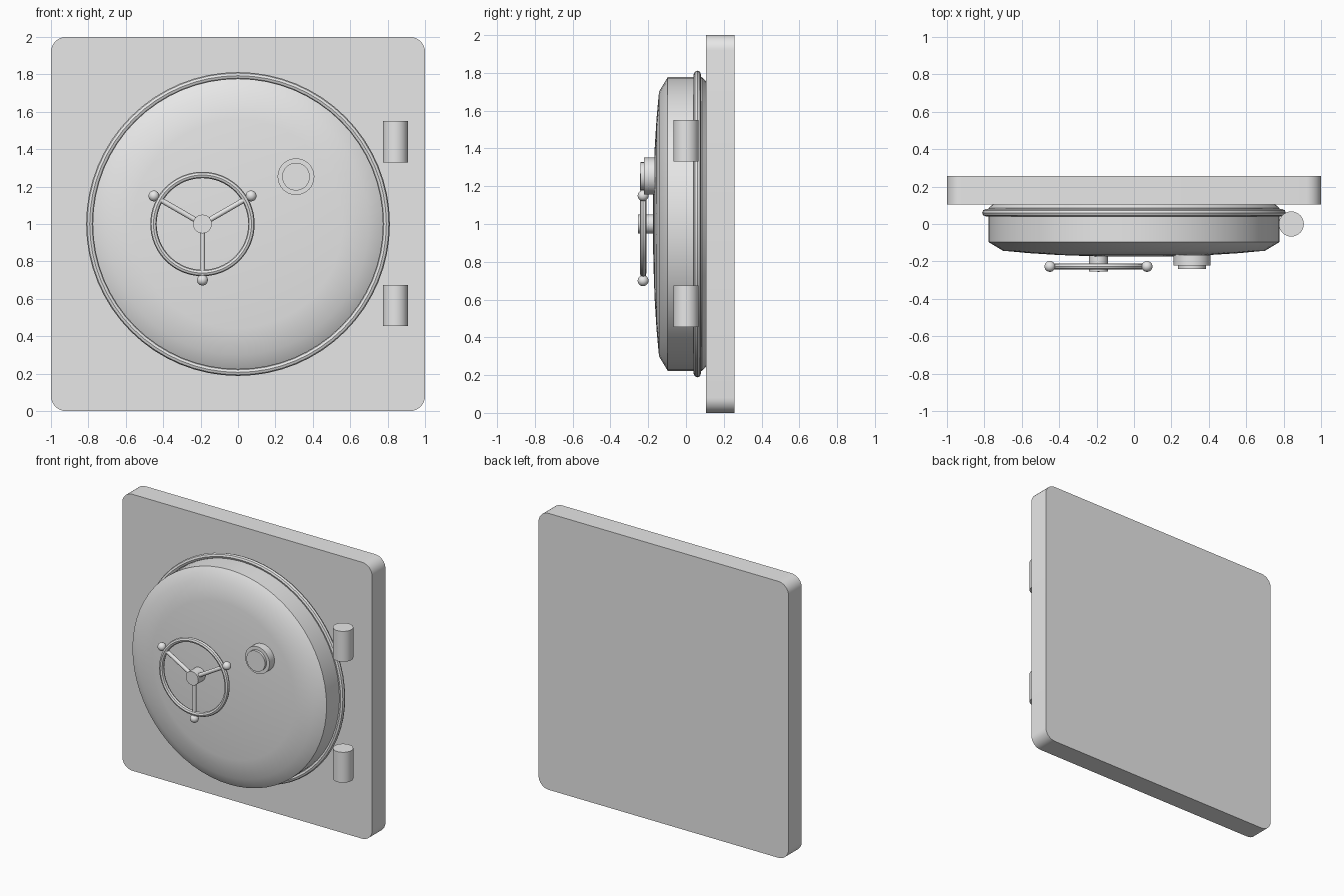
import bpy, bmesh, math
from mathutils import Vector

cube = bpy.data.objects.get("Cube")
if cube:
    bpy.data.objects.remove(cube)

steel = bpy.data.materials.new("plain_grey_steel")
steel.use_nodes = True
GREY = (0.8, 0.8, 0.8, 1)
steel.diffuse_color = GREY
steel.node_tree.nodes["Principled BSDF"].inputs["Base Color"].default_value = GREY


def finish(name, smooth=True):
    ob = bpy.context.object
    ob.name = ob.data.name = name
    ob.data.materials.append(steel)
    if smooth:
        bpy.ops.object.shade_smooth_by_angle(angle=math.radians(30))
    return ob


def rod(name, a, b, radius, sides=32):
    """Cylinder running from point a to point b."""
    a, b = Vector(a), Vector(b)
    bpy.ops.mesh.primitive_cylinder_add(
        vertices=sides, radius=radius, depth=(b - a).length, location=(a + b) / 2,
        rotation=(b - a).to_track_quat('Z', 'Y').to_euler())
    return finish(name)


def ring(name, centre, major, minor):
    bpy.ops.mesh.primitive_torus_add(
        location=centre, rotation=(math.pi / 2, 0, 0), major_radius=major,
        minor_radius=minor, major_segments=64, minor_segments=8)
    return finish(name)


# Square frame plate with rounded upright corners
bpy.ops.mesh.primitive_cube_add(size=1, location=(0, 0.181, 1))
frame = bpy.context.object
bm = bmesh.new()
bm.from_mesh(frame.data)
bmesh.ops.scale(bm, vec=(2, 0.152, 2), verts=bm.verts)
corners = [e for e in bm.edges if abs(e.verts[0].co.y - e.verts[1].co.y) > 0.1]
bmesh.ops.bevel(bm, geom=corners, offset=0.08, segments=8, profile=0.5, affect='EDGES')
bm.to_mesh(frame.data)
bm.free()
finish("frame_plate")

# Round domed door, turned from a profile of (radius, y)
profile = [(0, -0.175), (0.2, -0.173), (0.4, -0.166), (0.56, -0.156), (0.7, -0.143),
           (0.777, -0.097), (0.777, 0.085), (0.75, 0.11), (0, 0.11)]
bm = bmesh.new()
points = [bm.verts.new((r, y, 0)) for r, y in profile]
edges = [bm.edges.new(pair) for pair in zip(points, points[1:])]
bmesh.ops.spin(bm, geom=points + edges, cent=(0, 0, 0), axis=(0, 1, 0),
               angle=math.tau, steps=64)
bmesh.ops.remove_doubles(bm, verts=bm.verts, dist=0.0005)
bmesh.ops.recalc_face_normals(bm, faces=bm.faces)
mesh = bpy.data.meshes.new("door")
bm.to_mesh(mesh)
bm.free()
door = bpy.data.objects.new("door", mesh)
door.location = (0, 0, 1)
bpy.context.collection.objects.link(door)
bpy.ops.object.select_all(action='DESELECT')
door.select_set(True)
bpy.context.view_layer.objects.active = door
finish("door")

# Raised ring around the door
ring("door_ring", (0, 0.06, 1), 0.793, 0.019)

# Hinge barrels on the left side
for name, z in (("lower_hinge", 0.565), ("upper_hinge", 1.44)):
    rod(name, (0.841, 0, z - 0.11), (0.841, 0, z + 0.11), 0.067)

# Handwheel: rim, hub, three spokes with end knobs
hub = Vector((-0.19, -0.227, 1))
ring("wheel_rim", hub, 0.262, 0.017)
rod("wheel_hub", hub + Vector((0, 0.065, 0)), hub - Vector((0, 0.027, 0)), 0.05)
for i in range(3):
    angle = math.radians(30 + 120 * i)
    out = Vector((math.cos(angle), 0, math.sin(angle)))
    rod(f"wheel_spoke_{i + 1}", hub, hub + out * 0.3, 0.014, 16)
    bpy.ops.mesh.primitive_uv_sphere_add(segments=24, ring_count=12, radius=0.029,
                                         location=hub + out * 0.3)
    finish(f"wheel_knob_{i + 1}")

# Combination dial: wide base and narrower cap
rod("dial_base", (0.31, -0.165, 1.253), (0.31, -0.222, 1.253), 0.098, 48)
rod("dial_cap", (0.31, -0.2, 1.253), (0.31, -0.24, 1.253), 0.074, 48)
